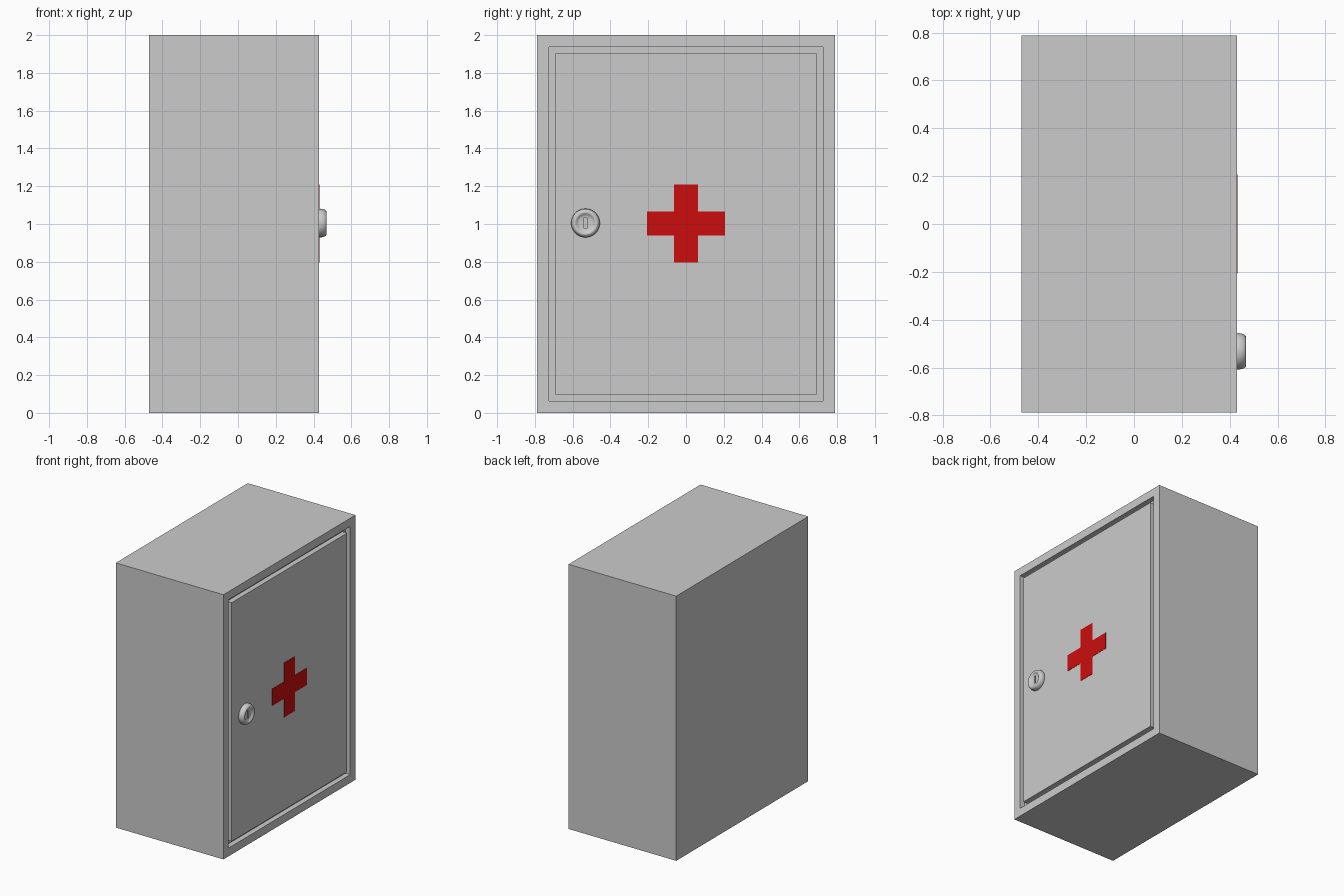
import bpy, bmesh, math
from mathutils import Matrix, Vector

if "Cube" in bpy.data.objects:
    bpy.data.objects.remove(bpy.data.objects["Cube"])

FRONT = 0.43  # x of the door face


def make_object(name, bm, material=None):
    bmesh.ops.recalc_face_normals(bm, faces=bm.faces[:])
    mesh = bpy.data.meshes.new(name)
    bm.to_mesh(mesh)
    bm.free()
    obj = bpy.data.objects.new(name, mesh)
    bpy.context.collection.objects.link(obj)
    if material:
        mesh.materials.append(material)
    return obj


def box_bm(lo, hi):
    bm = bmesh.new()
    lo, hi = Vector(lo), Vector(hi)
    size = hi - lo
    bmesh.ops.create_cube(bm, size=1, matrix=Matrix.Translation((lo + hi) / 2)
                          @ Matrix.Diagonal((*size, 1)))
    return bm


# Cabinet: box with a shallow recess in its front to hold the door
bm = box_bm((-0.47, -0.788, 0), (FRONT, 0.788, 2))
front = max(bm.faces, key=lambda f: f.calc_center_median().x)
bmesh.ops.inset_region(bm, faces=[front], thickness=0.088)
depth = bmesh.ops.extrude_face_region(bm, geom=[front])
bmesh.ops.delete(bm, geom=[front], context='FACES_ONLY')
bmesh.ops.translate(bm, vec=(-0.04, 0, 0),
                    verts=[g for g in depth['geom'] if isinstance(g, bmesh.types.BMVert)])
make_object("cabinet", bm)

# Door: flush panel with a narrow gap all round
make_object("door", box_bm((FRONT - 0.04, -0.69, 0.098), (FRONT, 0.69, 1.902)))

# Red cross: thin plus-shaped plate
red = bpy.data.materials.new("red")
red.diffuse_color = (0.6, 0.004, 0.004, 1)
red.use_nodes = True
red.node_tree.nodes["Principled BSDF"].inputs["Base Color"].default_value = red.diffuse_color
a, b = 0.064, 0.206
outline = [(-a, -b), (a, -b), (a, -a), (b, -a), (b, a), (a, a),
           (a, b), (-a, b), (-a, a), (-b, a), (-b, -a), (-a, -a)]
bm = bmesh.new()
face = bm.faces.new([bm.verts.new((FRONT, y, z + 1.003)) for y, z in outline])
ext = bmesh.ops.extrude_face_region(bm, geom=[face])
bmesh.ops.translate(bm, vec=(0.002, 0, 0),
                    verts=[g for g in ext['geom'] if isinstance(g, bmesh.types.BMVert)])
make_object("red_cross", bm, red)

# Lock: lathed button with a rounded rim and dished face (radius, height)
profile = [(0, -0.005), (0.073, -0.005), (0.076, 0.004), (0.075, 0.016), (0.072, 0.027),
           (0.067, 0.035), (0.060, 0.039), (0.053, 0.038), (0.047, 0.034),
           (0.042, 0.029), (0.034, 0.027), (0, 0.026)]
cy, cz = -0.532, 1.005
bm = bmesh.new()
verts = [bm.verts.new((FRONT + h, cy + r, cz)) for r, h in profile]
edges = [bm.edges.new(p) for p in zip(verts, verts[1:])]
bmesh.ops.spin(bm, geom=verts + edges, cent=(FRONT, cy, cz), axis=(1, 0, 0),
               angle=math.tau, steps=48, use_merge=False)
bmesh.ops.remove_doubles(bm, verts=bm.verts[:], dist=0.0002)
lock = make_object("lock", bm)

# Keyhole slot cut into the lock
cutter = make_object("keyhole_cutter", box_bm((FRONT + 0.008, cy - 0.007, cz - 0.03),
                                               (FRONT + 0.06, cy + 0.007, cz + 0.03)))
cutter.hide_render = True
cutter.hide_set(True)
cut = lock.modifiers.new("keyhole", 'BOOLEAN')
cut.operation = 'DIFFERENCE'
cut.solver = 'EXACT'
cut.object = cutter
bpy.context.view_layer.objects.active = lock
lock.select_set(True)
bpy.ops.object.modifier_apply(modifier="keyhole")
bpy.data.objects.remove(cutter)
bpy.ops.object.shade_smooth_by_angle(angle=math.radians(40))
